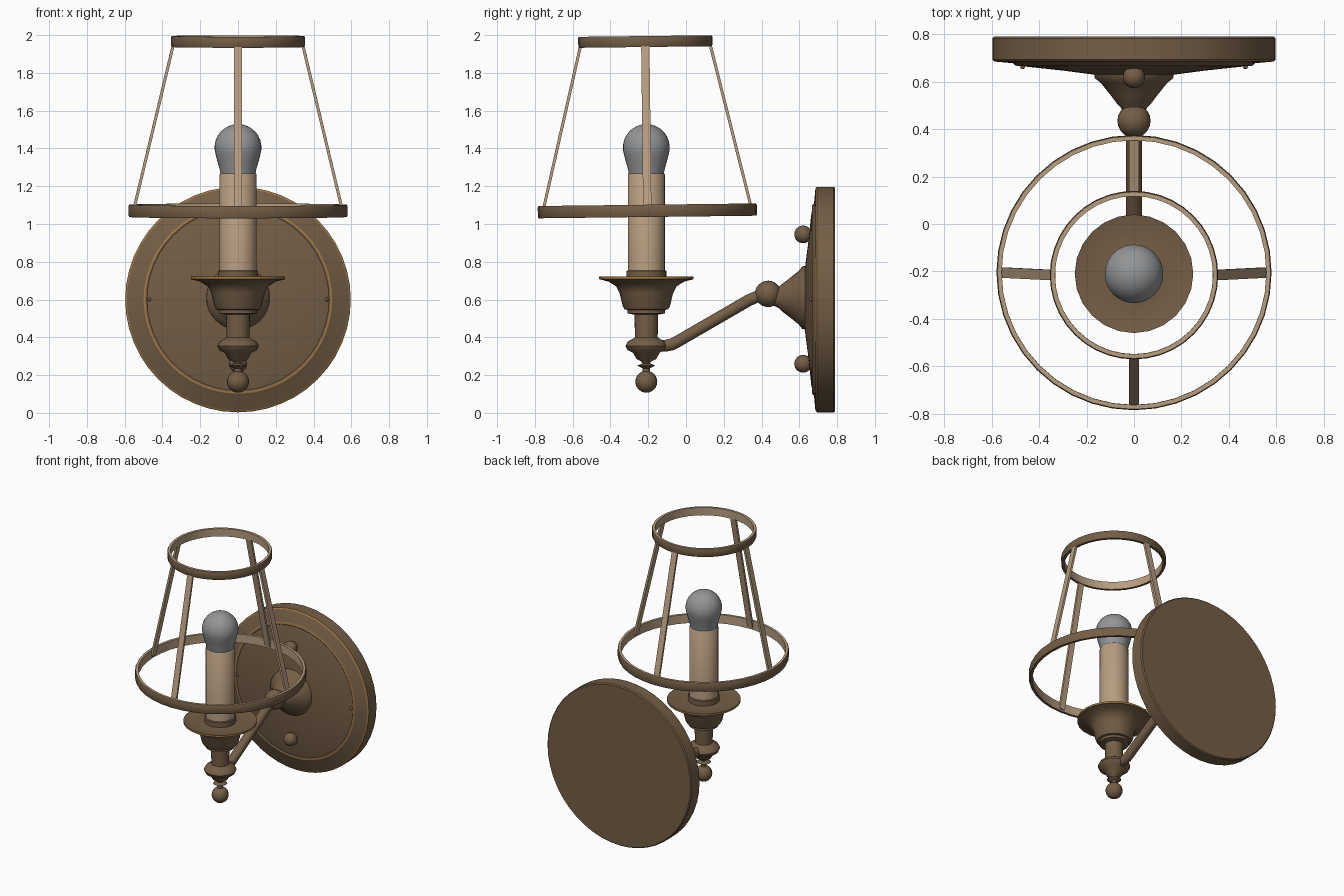
import bpy, bmesh, math
from mathutils import Matrix, Vector

cube = bpy.data.objects.get("Cube")
if cube:
    bpy.data.objects.remove(cube, do_unlink=True)


def material(name, rgb):
    m = bpy.data.materials.new(name)
    m.use_nodes = True
    m.diffuse_color = (*rgb, 1)
    m.node_tree.nodes["Principled BSDF"].inputs["Base Color"].default_value = (*rgb, 1)
    return m


BRONZE = material("aged bronze", (0.175, 0.112, 0.062))
TAN = material("pale tan", (0.48, 0.34, 0.22))
GOLD = material("worn gold edge", (0.36, 0.19, 0.06))
GLASS = material("grey glass", (0.29, 0.3, 0.31))

AXIS_Y = -0.21      # centre line of the candle and shade
PLATE = Vector((0, 0.79, 0.6))
FORWARD = Matrix.Rotation(math.pi / 2, 4, 'X')   # turns +z to face the front


def finish(name, bm, mats, matrix, angle=40):
    bmesh.ops.remove_doubles(bm, verts=bm.verts, dist=1e-5)
    bmesh.ops.recalc_face_normals(bm, faces=bm.faces)
    me = bpy.data.meshes.new(name)
    bm.to_mesh(me)
    bm.free()
    for m in mats:
        me.materials.append(m)
    ob = bpy.data.objects.new(name, me)
    ob.matrix_world = matrix
    bpy.context.collection.objects.link(ob)
    bpy.ops.object.select_all(action='DESELECT')
    ob.select_set(True)
    bpy.context.view_layer.objects.active = ob
    bpy.ops.object.shade_smooth_by_angle(angle=math.radians(angle))
    return ob


def lathe(name, profile, matrix, mats=(BRONZE,), accents=(), sides=32, closed=False):
    """Turn (radius, height) points; segments listed in accents take material 1."""
    bm = bmesh.new()
    rows = []
    for r, h in profile:
        rows.append([bm.verts.new((r * math.cos(a), r * math.sin(a), h))
                     for a in (math.tau * i / sides for i in range(sides))])
    count = len(rows) if closed else len(rows) - 1
    for s in range(count):
        lo, hi = rows[s], rows[(s + 1) % len(rows)]
        for i in range(sides):
            j = (i + 1) % sides
            f = bm.faces.new((lo[i], lo[j], hi[j], hi[i]))
            f.material_index = 1 if s in accents else 0
    return finish(name, bm, mats, matrix)


def ball(name, centre, radius, mat=BRONZE):
    bm = bmesh.new()
    bmesh.ops.create_uvsphere(bm, u_segments=20, v_segments=12, radius=radius)
    return finish(name, bm, [mat], Matrix.Translation(centre), 60)


stem = Matrix.Translation((0, AXIS_Y, 0))

# Round wall plate with worn edges and a shallow domed front
lathe("wall_plate",
      [(0, 0), (0.59, 0), (0.597, 0.008), (0.597, 0.097), (0.588, 0.105),
       (0.51, 0.112), (0.5, 0.122), (0.49, 0.124), (0.482, 0.12),
       (0.46, 0.126), (0.3, 0.143), (0.17, 0.16), (0, 0.16)],
      Matrix.Translation(PLATE) @ FORWARD, (BRONZE, GOLD), (3, 6), 48)

# Flared boss and ball joint
lathe("plate_boss",
      [(0.17, 0.15), (0.165, 0.175), (0.14, 0.195), (0.1, 0.245),
       (0.07, 0.285), (0.055, 0.3), (0.04, 0.33), (0, 0.33)],
      Matrix.Translation(PLATE + Vector((0, 0, 0.01))) @ FORWARD)
ball("arm_joint", (0, 0.435, 0.63), 0.07)

# Mounting knobs above and below, tiny pins on the sides
for label, z in (("upper", 0.945), ("lower", 0.26)):
    ball(label + "_knob", (0, 0.62, z), 0.047)
    lathe(label + "_knob_neck", [(0.025, 0.09), (0.025, 0.16)],
          Matrix.Translation((0, 0.79, z)) @ FORWARD, sides=12)
for label, x in (("left", 0.47), ("right", -0.47)):
    ball(label + "_pin", (x, 0.663, 0.6), 0.01)

# Bent arm
curve = bpy.data.curves.new("arm", 'CURVE')
curve.dimensions = '3D'
curve.bevel_depth = 0.033
curve.bevel_resolution = 3
curve.use_fill_caps = True
path = [(-0.2, 0.355), (-0.11, 0.355), (-0.075, 0.362), (-0.045, 0.378),
        (0.33, 0.595), (0.37, 0.613), (0.43, 0.63)]
spline = curve.splines.new('POLY')
spline.points.add(len(path) - 1)
for p, (y, z) in zip(spline.points, path):
    p.co = (0, y, z, 1)
curve.splines[0].use_smooth = True
curve.materials.append(BRONZE)
bpy.context.collection.objects.link(bpy.data.objects.new("arm", curve))

# Turned stem, cup and drip dish
lathe("cup_and_stem",
      [(0, 0.73), (0.12, 0.712), (0.2, 0.712), (0.25, 0.722), (0.25, 0.708),
       (0.2, 0.695), (0.16, 0.67), (0.142, 0.635), (0.125, 0.565), (0.115, 0.548),
       (0.1, 0.545), (0.1, 0.527), (0.063, 0.52), (0.06, 0.4), (0.075, 0.39),
       (0.098, 0.378), (0.11, 0.355), (0.1, 0.333), (0.07, 0.318), (0.052, 0.285),
       (0.025, 0.272), (0.02, 0.262), (0.048, 0.25), (0.02, 0.236), (0.02, 0.2)],
      stem, (BRONZE, GOLD), (3,), 24)
ball("finial", (0, AXIS_Y, 0.165), 0.058)

# Candle sleeve with a collar
lathe("candle_collar", [(0.1, 0.7), (0.106, 0.7), (0.106, 0.75), (0.1, 0.755)], stem)
lathe("candle_sleeve", [(0.098, 0.71), (0.098, 1.262), (0.092, 1.27), (0, 1.27)],
      stem, (TAN,))

# Light bulb
bulb = [(0.092, 1.26), (0.097, 1.29), (0.11, 1.335)]
bulb += [(0.124 * math.cos(a), 1.405 + 0.124 * math.sin(a))
         for a in (math.radians(t) for t in range(-18, 91, 12))]
lathe("bulb", bulb + [(0, 1.529)], stem, (GLASS,))

# Open shade frame, leaning very slightly
pivot = Vector((0, AXIS_Y, 1.5))
lean = (Matrix.Translation(pivot) @ Matrix.Rotation(0.012, 4, 'X')
        @ Matrix.Translation(-pivot) @ stem)


def hoop(name, radius, z0, z1):
    inner = radius - 0.022
    lathe(name, [(radius - 0.004, z0), (radius, z0 + 0.008), (radius, z1 - 0.008),
                 (radius - 0.004, z1), (inner, z1), (inner, z0)],
          lean, (BRONZE, TAN), (3, 4), 40, True)


hoop("lower_hoop", 0.58, 1.037, 1.102)
hoop("upper_hoop", 0.355, 1.937, 1.995)

# Four flat struts
for k, label in enumerate(("left", "back", "right", "front")):
    bm = bmesh.new()
    bmesh.ops.create_cube(bm, size=1)
    for v in bm.verts:
        top = v.co.z > 0
        v.co = ((0.34 if top else 0.558) + v.co.x * 0.016, v.co.y * 0.044,
                1.96 if top else 1.05)
    finish(label + "_strut", bm, [TAN],
           lean @ Matrix.Rotation(k * math.pi / 2, 4, 'Z'))
